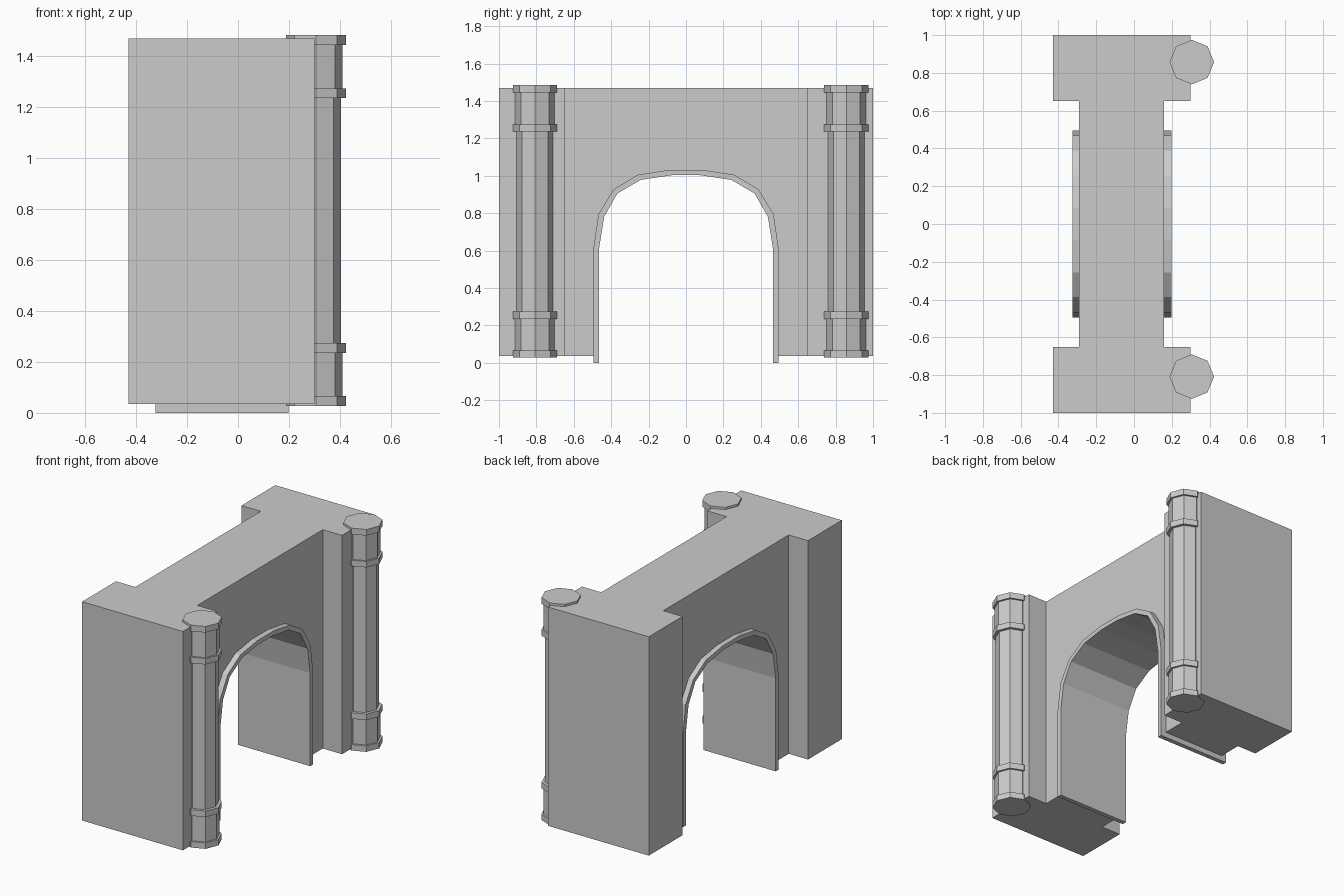
import bpy, bmesh
from math import pi, cos, sin
from mathutils import Vector

if "Cube" in bpy.data.objects:
    bpy.data.objects.remove(bpy.data.objects["Cube"])


def prism(name, points, direction):
    """Extrude a closed 3D outline along a direction."""
    bm = bmesh.new()
    face = bm.faces.new([bm.verts.new(p) for p in points])
    res = bmesh.ops.extrude_face_region(bm, geom=[face])
    moved = [v for v in res["geom"] if isinstance(v, bmesh.types.BMVert)]
    bmesh.ops.translate(bm, verts=moved, vec=Vector(direction))
    bmesh.ops.recalc_face_normals(bm, faces=bm.faces)
    mesh = bpy.data.meshes.new(name)
    bm.to_mesh(mesh)
    bm.free()
    obj = bpy.data.objects.new(name, mesh)
    bpy.context.collection.objects.link(obj)
    return obj


def mirrored(half):
    """Complete a half arch (y, z) to run from +y to -y."""
    return half + [(-y, z) for y, z in reversed(half)]


# Arch profiles, half each, from the foot to the crown
outer = mirrored([(0.495, 0), (0.495, 0.61), (0.468, 0.795), (0.387, 0.928), (0.258, 1.005), (0.085, 1.032)])
inner = mirrored([(0.465, 0), (0.465, 0.61), (0.438, 0.78), (0.367, 0.905), (0.242, 0.978), (0.075, 1.003)])

# Body: H-shaped plan (two piers joined by a thinner wall)
BOTTOM, TOP = 0.035, 1.47
plan = [(-0.43, -1), (0.3, -1), (0.3, -0.65), (0.16, -0.65), (0.16, 0.65), (0.3, 0.65),
        (0.3, 1), (-0.43, 1), (-0.43, 0.65), (-0.29, 0.65), (-0.29, -0.65), (-0.43, -0.65)]
body = prism("gate_body", [(x, y, BOTTOM) for x, y in plan], (0, 0, TOP - BOTTOM))

# Arch opening cut through the wall
cut = [(y, z if z > 0 else -0.2) for y, z in outer]
cutter = prism("arch_cutter", [(-0.6, y, z) for y, z in cut], (1.2, 0, 0))
cutter.hide_render = True
cutter.hide_viewport = True
mod = body.modifiers.new("opening", "BOOLEAN")
mod.operation = "DIFFERENCE"
mod.solver = "EXACT"
mod.object = cutter

# Arch lining: thin band that projects on both sides and below
prism("arch_lining", [(-0.325, y, z) for y, z in outer + inner[::-1]], (0.523, 0, 0))


# Columns: one stepped octagonal profile swept around, with four bands
def column(name, cx, cy):
    band, end, mid = 0.118, 0.105, 0.098
    profile = [(band, 0.027), (band, 0.066), (end, 0.066), (end, 0.235), (band, 0.235), (band, 0.275),
               (mid, 0.275), (mid, 1.236), (band, 1.236), (band, 1.275), (end, 1.275), (end, 1.445),
               (band, 1.445), (band, 1.485)]
    bm = bmesh.new()
    rings = [[bm.verts.new((cx + r * cos(k * pi / 4), cy + r * sin(k * pi / 4), z)) for k in range(8)]
             for r, z in profile]
    for a, b in zip(rings, rings[1:]):
        for k in range(8):
            n = (k + 1) % 8
            bm.faces.new((a[k], a[n], b[n], b[k]))
    bm.faces.new(rings[0][::-1])
    bm.faces.new(rings[-1])
    mesh = bpy.data.meshes.new(name)
    bm.to_mesh(mesh)
    bm.free()
    bpy.context.collection.objects.link(bpy.data.objects.new(name, mesh))


column("left_column", 0.306, -0.808)
column("right_column", 0.306, 0.857)
